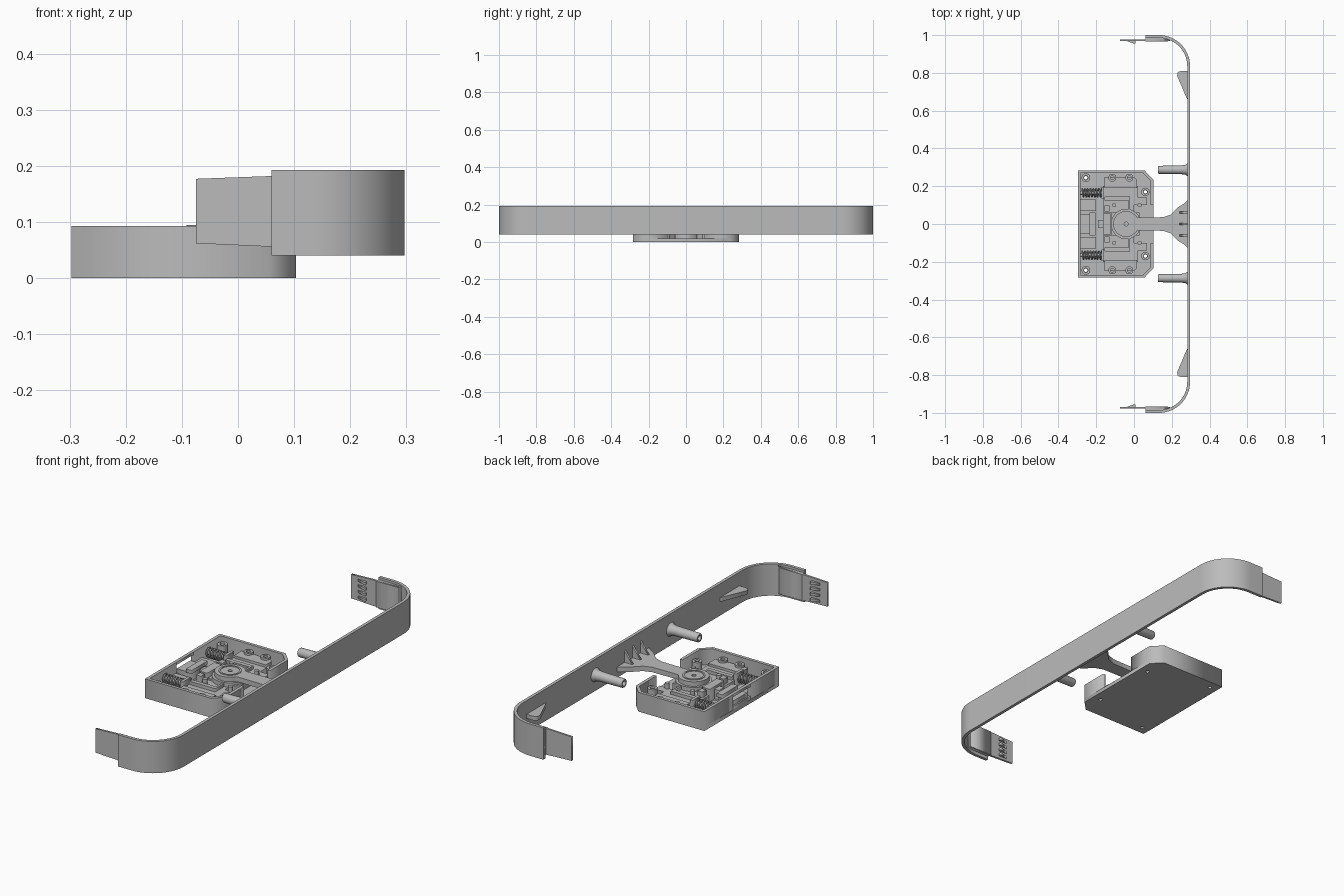
import bpy, bmesh, math
from mathutils import Vector, Matrix

if "Cube" in bpy.data.objects:
    bpy.data.objects.remove(bpy.data.objects["Cube"], do_unlink=True)

grey = bpy.data.materials.new("plain_grey")
grey.use_nodes = True
grey.diffuse_color = (0.5, 0.5, 0.5, 1)
grey.node_tree.nodes["Principled BSDF"].inputs["Base Color"].default_value = (0.5, 0.5, 0.5, 1)


def add(name, mesh, smooth=False):
    ob = bpy.data.objects.new(name, mesh)
    bpy.context.collection.objects.link(ob)
    mesh.materials.clear()
    mesh.materials.append(grey)
    if smooth:
        bpy.ops.object.select_all(action='DESELECT')
        ob.select_set(True)
        bpy.context.view_layer.objects.active = ob
        bpy.ops.object.shade_smooth_by_angle(angle=math.radians(35))
    return ob


def from_curve(name, cu, smooth=False):
    tmp = bpy.data.objects.new("tmp", cu)
    bpy.context.collection.objects.link(tmp)
    dg = bpy.context.evaluated_depsgraph_get()
    mesh = bpy.data.meshes.new_from_object(tmp.evaluated_get(dg))
    bpy.data.objects.remove(tmp)
    return add(name, mesh, smooth)


def prism(name, loops, z0, z1, smooth=False, turn=None):
    """Extrude flat outlines (first is the shape, others are holes)."""
    cu = bpy.data.curves.new(name, 'CURVE')
    cu.dimensions, cu.fill_mode = '2D', 'BOTH'
    cu.extrude = (z1 - z0) / 2
    for loop in loops:
        sp = cu.splines.new('POLY')
        sp.points.add(len(loop) - 1)
        for p, (x, y) in zip(sp.points, loop):
            p.co = (x, y, 0, 1)
        sp.use_cyclic_u = True
    ob = from_curve(name, cu, smooth)
    ob.data.transform(Matrix.Translation((0, 0, (z0 + z1) / 2)))
    if turn:
        ob.data.transform(turn)
    return ob


def circle(x, y, r, n=24, a0=0, a1=360):
    full = a1 - a0 == 360
    steps = n if full else n - 1
    return [(x + r * math.cos(math.radians(a0 + (a1 - a0) * i / steps)),
             y + r * math.sin(math.radians(a0 + (a1 - a0) * i / steps))) for i in range(n)]


def rect(x0, x1, y0, y1):
    return [(x0, y0), (x1, y0), (x1, y1), (x0, y1)]


def box(name, x0, x1, y0, y1, z0, z1):
    return prism(name, [rect(x0, x1, y0, y1)], z0, z1)


def strip(path, t):
    """Closed outline of a path thickened to its left."""
    pts = [Vector(p) for p in path]
    inner = []
    for i, p in enumerate(pts):
        a = (p - pts[i - 1]).normalized() if i else None
        b = (pts[i + 1] - p).normalized() if i < len(pts) - 1 else None
        a, b = a or b, b or a
        na, nb = Vector((-a.y, a.x)), Vector((-b.y, b.x))
        m = (na + nb).normalized()
        inner.append(p + m * t / m.dot(na))
    return [tuple(p) for p in pts + inner[::-1]]


def flip(pts):
    return [(x, -y) for x, y in pts]


def revolve_x(name, profile, y, z, n=24):
    """Turn a list of (x, radius) about an axis along x."""
    bm = bmesh.new()
    rings = [[bm.verts.new((x, y + r * math.cos(k * math.tau / n), z + r * math.sin(k * math.tau / n)))
              for k in range(n)] for x, r in profile]
    for r0, r1 in zip(rings, rings[1:]):
        for k in range(n):
            bm.faces.new((r0[k], r0[k - 1], r1[k - 1], r1[k]))
    bm.faces.new(rings[0])
    bm.faces.new(rings[-1])
    bmesh.ops.recalc_face_normals(bm, faces=bm.faces)
    mesh = bpy.data.meshes.new(name)
    bm.to_mesh(mesh)
    bm.free()
    return add(name, mesh, True)


# Bumper band with rounded ends
R = 0.165
band = [(0.06, -1)] + circle(0.297 - R, -1 + R, R, 17, -90, 0) + circle(0.297 - R, 1 - R, R, 17, 0, 90) + [(0.06, 1)]
prism("bumper_band", [strip(band, 0.015)], 0.04, 0.193, True)

# Tapered end tabs, drawn in side view and stood upright
tab = [(-0.075, 0.062), (0.06, 0.056), (0.19, 0.052), (0.19, 0.186), (0.06, 0.182), (-0.075, 0.177)]
stand = Matrix.Rotation(math.radians(90), 4, 'X')
for s, side in ((1, "left"), (-1, "right")):
    n = side + "_"
    c = s * 0.973
    prism(n + "end_tab", [tab], -c - 0.005, -c + 0.005, turn=stand)
    box(n + "tab_bridge", 0.06, 0.18, min(s * 0.965, s * 0.988), max(s * 0.965, s * 0.988), 0.056, 0.182)
    for i in range(4):
        z = 0.078 + i * 0.027
        tooth = [(-0.04, s * 0.969), (0.008, s * 0.969), (0.008, s * 0.955), (0.0, s * 0.955)]
        prism(n + "tab_tooth", [tooth], z - 0.006, z + 0.006)

    # Stop wedge and guide post on the inside of the band
    wedge = [(0.284, 0.66), (0.277, 0.67), (0.228, 0.785), (0.232, 0.805), (0.25, 0.81), (0.284, 0.81)]
    prism(n + "stop_wedge", [[(x, s * y) for x, y in wedge]], 0.107, 0.127)
    revolve_x(n + "guide_post", [(0.145, 0.012), (0.128, 0.012), (0.128, 0.019), (0.132, 0.021),
                                 (0.25, 0.023), (0.272, 0.026), (0.284, 0.034)], s * 0.287, 0.117)

# Case floor with screw holes, walls with front opening and rear port
outline = [(0.103, -0.235), (0.103, 0.235), (0.055, 0.284), (-0.297, 0.284), (-0.297, -0.284), (0.055, -0.284)]
holes = [circle(x, y, 0.009, 16) for x, y in ((-0.255, 0.245), (-0.255, -0.245), (0.06, 0.17), (0.06, -0.17))]
prism("case_floor", [outline] + holes, 0, 0.018)
wall = strip([(0.103, 0.1), (0.103, 0.235), (0.055, 0.284), (-0.297, 0.284), (-0.297, 0.065)], 0.015)
box("port_sill", -0.297, -0.282, -0.065, 0.065, 0.018, 0.035)
box("port_lintel", -0.297, -0.282, -0.065, 0.065, 0.08, 0.093)
box("port_connector", -0.29, -0.21, -0.052, 0.052, 0.018, 0.055)
box("connector_bridge", -0.235, -0.205, -0.06, 0.06, 0.055, 0.072)

for s, side in ((1, "left"), (-1, "right")):
    n = side + "_"

    def m(pts):
        return [(x, s * y) for x, y in pts]

    prism(n + "case_wall", [m(wall)], 0.018, 0.093)
    # Raised deck and mounting shelf
    prism(n + "deck", [m([(-0.165, 0.06), (0.0, 0.06), (0.0, 0.1), (0.07, 0.1), (0.07, 0.14),
                          (0.02, 0.14), (0.02, 0.2), (-0.165, 0.2)])], 0.018, 0.05)
    prism(n + "shelf", [m([(-0.155, 0.19), (0.015, 0.19), (0.015, 0.235), (0.0, 0.25), (-0.155, 0.25)])],
          0.018, 0.062)
    prism(n + "slide_rail", [m([(-0.155, 0.125), (-0.03, 0.125), (-0.03, 0.07), (-0.02, 0.07),
                                (-0.02, 0.145), (-0.155, 0.145)])], 0.05, 0.066)
    prism(n + "spring_seat", [m(rect(-0.172, -0.158, 0.135, 0.195))], 0.018, 0.08)
    prism(n + "rear_ledge", [m(rect(-0.282, -0.2, 0.07, 0.13))], 0.018, 0.042)
    # Screw bosses
    for x, y, r, top in ((-0.255, 0.245, 0.023, 0.07), (0.06, 0.17, 0.022, 0.07),
                         (-0.115, 0.245, 0.021, 0.072), (-0.025, 0.245, 0.021, 0.072)):
        prism(n + "screw_boss", [circle(x, s * y, r), circle(x, s * y, r * 0.5, 16)], 0.018, top, True)
    for x, y in ((-0.105, 0.1), (0.03, 0.1)):
        prism(n + "small_pin", [circle(x, s * y, 0.011, 16)], 0.018, 0.075, True)
    # Return spring on its rod
    cu = bpy.data.curves.new("spring", 'CURVE')
    cu.dimensions, cu.bevel_depth, cu.bevel_resolution = '3D', 0.0045, 1
    sp = cu.splines.new('POLY')
    turns, per = 7, 16
    sp.points.add(turns * per)
    for i, p in enumerate(sp.points):
        a = i * math.tau / per
        p.co = (-0.275 + 0.105 * i / (turns * per), s * 0.165 + 0.021 * math.cos(a), 0.055 + 0.021 * math.sin(a), 1)
    from_curve(n + "return_spring", cu, True)
    revolve_x(n + "spring_rod", [(-0.285, 0.011), (-0.16, 0.011)], s * 0.165, 0.055, 16)

# Central carriage and latch under the pivot
box("carriage", -0.12, 0.03, -0.06, 0.06, 0.018, 0.058)
box("latch_block", -0.165, -0.125, -0.055, 0.055, 0.018, 0.078)
box("latch_tongue", -0.19, -0.165, -0.02, 0.02, 0.018, 0.066)
for y in (-0.082, 0.082):
    box("latch_post", -0.155, -0.13, y - 0.015, y + 0.015, 0.05, 0.078)
prism("pivot_base", [circle(-0.042, 0, 0.08, 32)], 0.05, 0.07, True)

# Pivoting arm: round head, narrow neck and flared foot
head = circle(-0.042, 0, 0.068, 36, 32, 328)
upper = [(0.03, 0.034), (0.155, 0.036), (0.195, 0.05), (0.235, 0.09), (0.265, 0.108), (0.284, 0.125)]
prism("pivot_arm", [head + flip(upper) + upper[::-1], circle(-0.042, 0, 0.01, 16)], 0.068, 0.092)
prism("pivot_ring", [circle(-0.042, 0, 0.05, 32), circle(-0.042, 0, 0.042, 32)], 0.09, 0.095, True)

# Upright gussets joining the arm to the band
for y in (-0.06, 0, 0.06):
    prism("arm_gusset", [[(0.235, 0.085), (0.284, 0.085), (0.284, 0.15)]], -y - 0.005, -y + 0.005, turn=stand)
